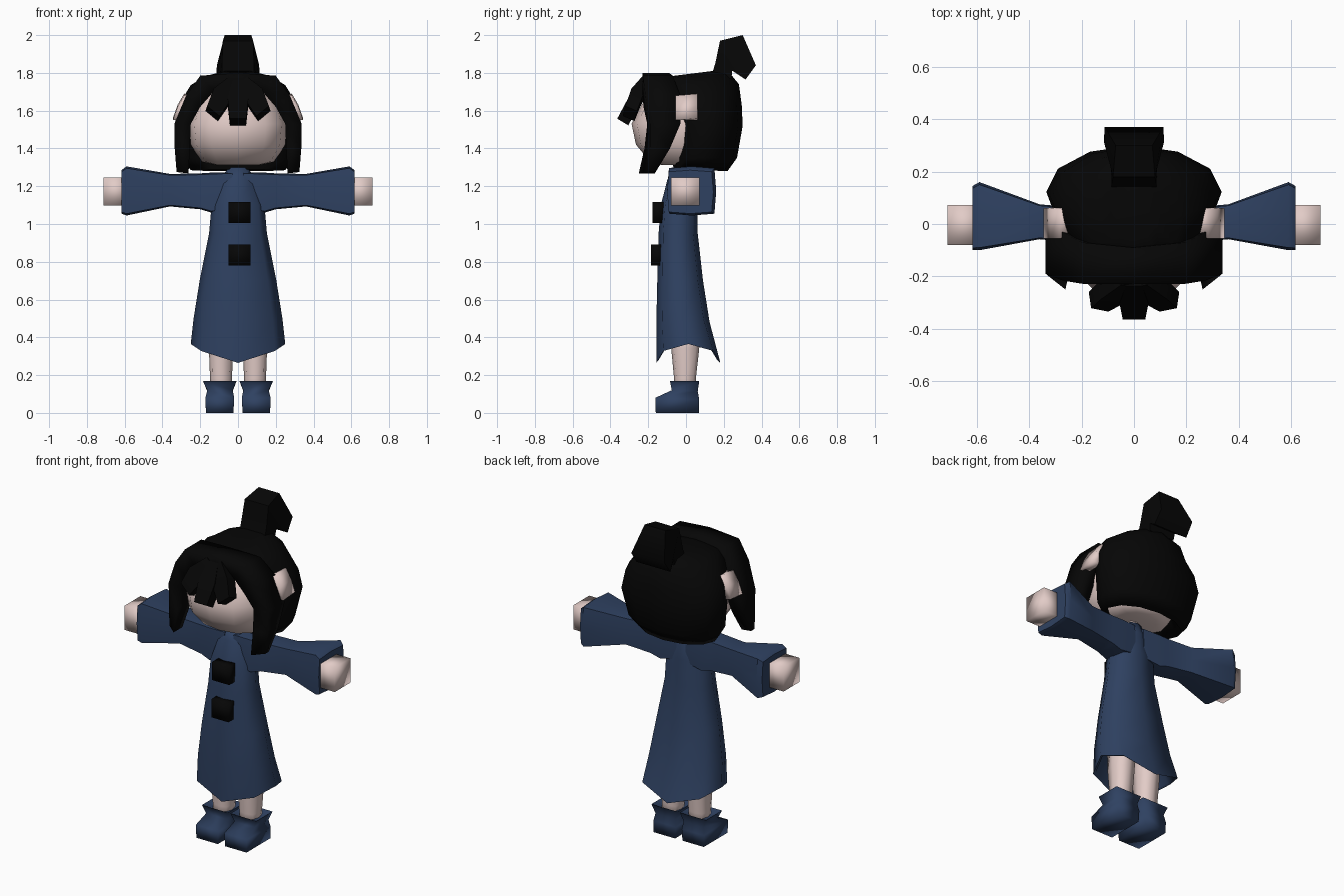
import bpy, bmesh, math
from mathutils import Vector


def colour(name, rgb):
    m = bpy.data.materials.new(name)
    m.diffuse_color = (*rgb, 1)
    return m


SKIN = colour("skin", (0.76, 0.60, 0.57))
BLUE = colour("navy_cloth", (0.028, 0.053, 0.12))
BLACK = colour("black_hair", (0.0018, 0.0018, 0.0018))


def loft(name, rings, mat, angle=120, side=1):
    """Skin equal-length point rings, cap both ends; side=-1 mirrors in x."""
    bm = bmesh.new()
    vs = [[bm.verts.new((p[0] * side, p[1], p[2])) for p in r] for r in rings]
    n = len(rings[0])
    for a, b in zip(vs, vs[1:]):
        for i in range(n):
            j = (i + 1) % n
            bm.faces.new((a[i], a[j], b[j], b[i]))
    bm.faces.new(vs[0])
    bm.faces.new(vs[-1])
    bmesh.ops.recalc_face_normals(bm, faces=bm.faces)
    me = bpy.data.meshes.new(name)
    bm.to_mesh(me)
    bm.free()
    me.materials.append(mat)
    ob = bpy.data.objects.new(name, me)
    bpy.context.collection.objects.link(ob)
    bpy.ops.object.select_all(action='DESELECT')
    ob.select_set(True)
    bpy.context.view_layer.objects.active = ob
    bpy.ops.object.shade_smooth_by_angle(angle=math.radians(angle))
    return ob


def oval(n, p=2.0, back=None):
    """Unit superellipse points; back sets another exponent for the rear half."""
    def f(c, e):
        return math.copysign(abs(c) ** (2 / e), c) if abs(c) > 1e-6 else 0
    pts = []
    for i in range(n):
        a = 2 * math.pi * i / n
        e = back if back and math.sin(a) > 0 else p
        pts.append((f(math.cos(a), e), f(math.sin(a), e)))
    return pts


def zring(z, hx, y0, y1, n=12, p=2.4, dip=0, cx=0, back=None, tilt=0):
    """Horizontal ring; dip lowers front and back, tilt raises the back."""
    return [(cx + hx * u, (y0 + y1) / 2 + (y1 - y0) / 2 * v, z - dip * v ** 4 + tilt * v)
            for u, v in oval(n, p, back)]


def xring(x, y0, y1, z0, z1, n=8, p=9):
    """Ring facing along x."""
    return [(x, (y0 + y1) / 2 + (y1 - y0) / 2 * u, (z0 + z1) / 2 + (z1 - z0) / 2 * v)
            for u, v in oval(n, p)]


def box(name, x0, x1, y0, y1, z0, z1, mat, side=1):
    return loft(name, [[(x0, y0, z), (x1, y0, z), (x1, y1, z), (x0, y1, z)] for z in (z0, z1)],
                mat, 120, side)


# Head and neck
loft("head", [zring(*r) for r in (
    (1.312, 0.12, -0.13, 0.12), (1.33, 0.195, -0.19, 0.16), (1.42, 0.25, -0.265, 0.2),
    (1.53, 0.26, -0.288, 0.22), (1.63, 0.225, -0.235, 0.2), (1.74, 0.12, -0.16, 0.15))], SKIN)
loft("neck", [zring(1.24, 0.04, -0.06, 0.02, 8), zring(1.34, 0.04, -0.06, 0.02, 8)], SKIN)

# Hair cap, hollow underneath
loft("hair_cap", [zring(*r[:4], back=2.0, tilt=r[4]) for r in (
    (1.37, 0.20, -0.03, 0.17, 0), (1.285, 0.25, -0.065, 0.22, -0.005),
    (1.35, 0.30, -0.075, 0.27, 0), (1.52, 0.335, -0.055, 0.30, 0),
    (1.63, 0.315, -0.10, 0.295, 0), (1.735, 0.25, -0.16, 0.28, 0.005),
    (1.78, 0.18, -0.17, 0.235, 0.015), (1.80, 0.09, -0.06, 0.18, 0.015))], BLACK)

# Arched front hair framing the face:
# outer x,z, inner x,z, front y at outer edge, front y at inner edge, back y
half = [(0.20, 1.785, 0.13, 1.70, -0.228, -0.23, -0.07), (0.275, 1.68, 0.20, 1.62, -0.215, -0.225, -0.03),
        (0.337, 1.53, 0.25, 1.53, -0.19, -0.205, -0.03), (0.335, 1.40, 0.255, 1.40, -0.19, -0.22, -0.085),
        (0.325, 1.275, 0.262, 1.268, -0.20, -0.25, -0.165)]
path = [(-r[0], r[1], -r[2], *r[3:]) for r in reversed(half)]
path += [(0, 1.80, 0, 1.72, -0.23, -0.23, -0.09)] + half
loft("front_hair", [[(a, e, b), (a, g, b), (c, g, d), (c, f, d)] for a, b, c, d, e, f, g in path], BLACK)


# Fringe locks fanning out over the forehead
def lock(name, pts, widths, wdir, side=1):
    rings, w = [], Vector(wdir).normalized()
    pts = [Vector(p) for p in pts]
    t = (pts[-1] - pts[0]).cross(w).normalized()
    for p, h, d in zip(pts, widths, (0.03, 0.035, 0.034)):
        rings.append([p + w * h - t * d, p + w * h + t * d, p - w * h + t * d, p - w * h - t * d])
    loft(name, rings, BLACK, 40, side)


lock("fringe_centre", [(0, -0.21, 1.75), (0, -0.275, 1.65), (0, -0.335, 1.54)],
     (0.03, 0.055, 0.043), (1, 0, 0))
for s, tag in ((1, "left"), (-1, "right")):
    lock("fringe_" + tag, [(0.03, -0.21, 1.75), (0.09, -0.265, 1.67), (0.135, -0.297, 1.585)],
         (0.03, 0.055, 0.043), (0.75, 0.15, 0.6), s)

# Top bun, bending backwards: (y, z, half width) for its front and rear edges
bun = [((0.13, 1.77, 0.085), (0.24, 1.77, 0.085)), ((0.155, 1.85, 0.085), (0.245, 1.812, 0.09)),
       ((0.18, 1.97, 0.08), (0.315, 1.765, 0.115)), ((0.30, 2.0, 0.07), (0.37, 1.84, 0.112))]
loft("bun", [[(-a[2], a[0], a[1]), (a[2], a[0], a[1]), (b[2], b[0], b[1]), (-b[2], b[0], b[1])]
             for a, b in bun], BLACK, 60)

# Coat with a dipped hem, open underneath
loft("coat", [zring(*r) for r in (
    (0.50, 0.20, -0.12, 0.09, 8, 2.8), (0.37, 0.235, -0.145, 0.165, 8, 2.8, 0.09),
    (0.365, 0.25, -0.157, 0.182, 8, 2.8, 0.10), (0.50, 0.235, -0.157, 0.125, 8, 2.8, 0.02),
    (0.70, 0.203, -0.152, 0.09, 8, 2.7), (0.95, 0.153, -0.145, 0.062, 8, 2.6),
    (1.10, 0.14, -0.133, 0.06, 8, 2.6), (1.23, 0.095, -0.10, 0.05, 8, 2.5),
    (1.30, 0.05, -0.075, 0.03, 8, 2.4))], BLUE)

# Buttons
for i, z in enumerate((1.005, 0.78)):
    box(f"button_{i + 1}", -0.05, 0.065, -0.178 - 0.008 * i, -0.12, z, z + 0.112, BLACK)

for s, tag in ((1, "left"), (-1, "right")):
    # Ear patch tilted along the hair
    loft("ear_" + tag, [[(x, -0.055, z), (x, 0.06, z + 0.01), (x - 0.05, 0.065, z), (x - 0.05, -0.05, z)]
                        for x, z in ((0.345, 1.55), (0.32, 1.62), (0.285, 1.68))], SKIN, 120, s)
    # Flared sleeve
    loft("sleeve_" + tag, [xring(*r) for r in (
        (0.03, -0.09, 0.05, 1.08, 1.275), (0.14, -0.085, 0.06, 1.06, 1.272),
        (0.20, -0.075, 0.062, 1.078, 1.268), (0.36, -0.058, 0.075, 1.093, 1.265),
        (0.59, -0.10, 0.16, 1.045, 1.305), (0.617, -0.10, 0.145, 1.055, 1.285))], BLUE, 50, s)
    # Hand
    box("hand_" + tag, 0.58, 0.712, -0.08, 0.072, 1.098, 1.247, SKIN, s)
    # Leg
    loft("leg_" + tag, [zring(z, h, a, b, 8, 2.8, 0, 0.09) for z, h, a, b in (
        (0.10, 0.053, -0.06, 0.05), (0.18, 0.058, -0.063, 0.052),
        (0.34, 0.064, -0.078, 0.07), (0.52, 0.064, -0.085, 0.08))], SKIN, 120, s)
    # Boot: rings of inner x, outer x, toe y, heel y, toe z, heel z
    loft("boot_" + tag, [[(a, f, zf), (b, f, zf), (b, r, zr), (a, r, zr)] for a, b, f, r, zf, zr in (
        (0.025, 0.17, -0.16, 0.07, 0, 0), (0.02, 0.172, -0.162, 0.07, 0.08, 0.07),
        (0.028, 0.163, -0.075, 0.062, 0.12, 0.115), (0.008, 0.185, -0.085, 0.07, 0.168, 0.168),
        (0.035, 0.15, -0.06, 0.05, 0.15, 0.15))], BLUE, 120, s)
